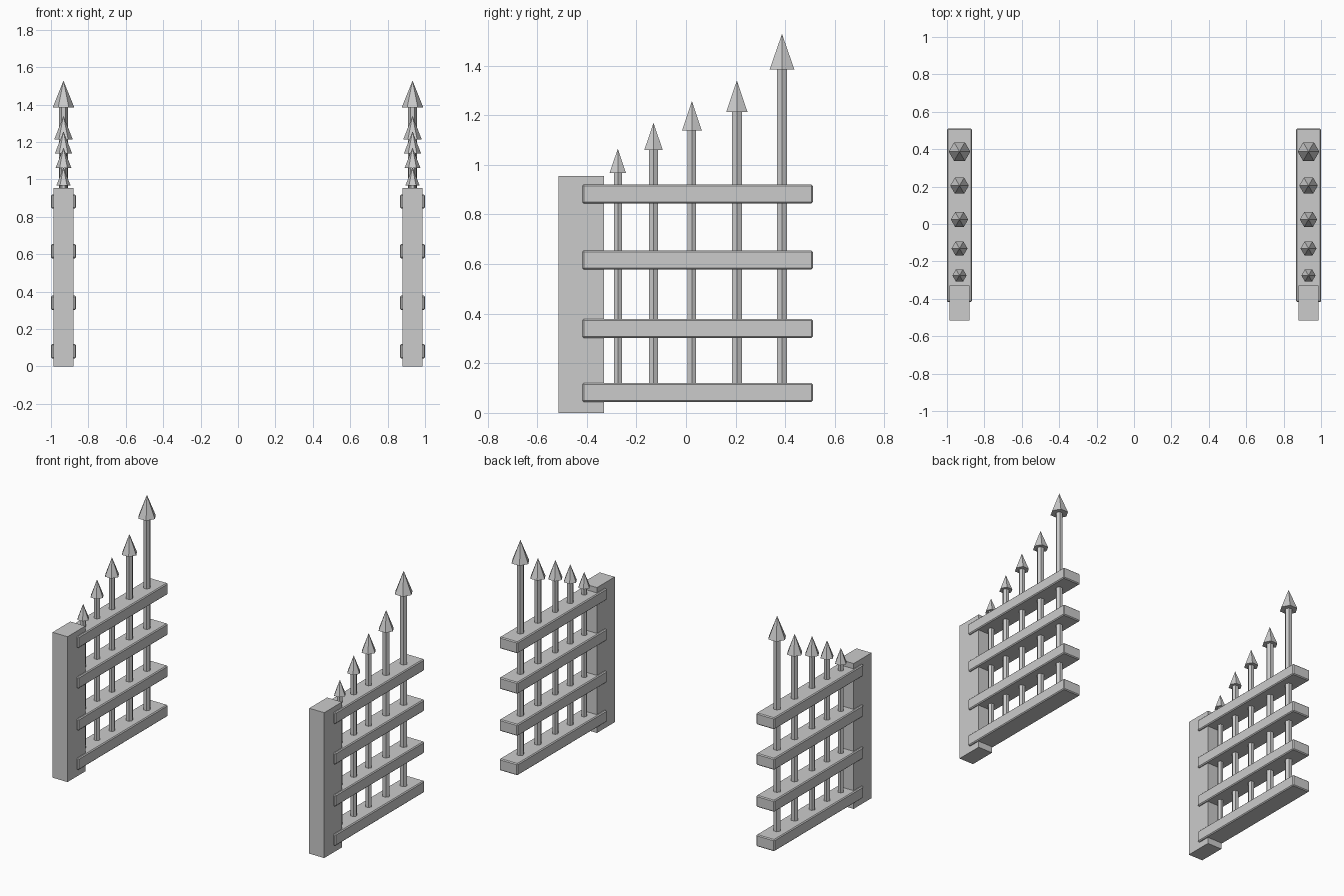
import bpy, bmesh
from math import cos, pi
from mathutils import Matrix

if "Cube" in bpy.data.objects:
    bpy.data.objects.remove(bpy.data.objects["Cube"])


def make_object(name, bm):
    bmesh.ops.recalc_face_normals(bm, faces=bm.faces)
    mesh = bpy.data.meshes.new(name)
    bm.to_mesh(mesh)
    bm.free()
    ob = bpy.data.objects.new(name, mesh)
    bpy.context.collection.objects.link(ob)
    return ob


def box(name, x, width, y0, y1, z0, z1, bevel=0):
    bm = bmesh.new()
    mat = Matrix.Translation((x, (y0 + y1) / 2, (z0 + z1) / 2)) @ Matrix.Diagonal((width, y1 - y0, z1 - z0, 1))
    bmesh.ops.create_cube(bm, size=1, matrix=mat)
    ob = make_object(name, bm)
    if bevel:
        mod = ob.modifiers.new("edge_bevel", 'BEVEL')
        mod.width = bevel
        mod.segments = 1
    return ob


def hex_cone(name, x, y, z0, z1, r0, r1):
    # six sides, with corners pointing along x
    bm = bmesh.new()
    mat = Matrix.Translation((x, y, (z0 + z1) / 2)) @ Matrix.Rotation(pi / 2, 4, 'Z')
    bmesh.ops.create_cone(bm, cap_ends=True, segments=6, radius1=r0, radius2=r1,
                          depth=z1 - z0, matrix=mat)
    # make sure a corner faces +x
    if max(v.co.x for v in bm.verts) - x < r0 * 0.95:
        bmesh.ops.rotate(bm, verts=bm.verts, cent=(x, y, 0), matrix=Matrix.Rotation(pi / 6, 3, 'Z'))
    return make_object(name, bm)


RAILS = [(0.043, 0.12), (0.302, 0.378), (0.578, 0.654), (0.844, 0.92)]
# y, head base z, tip z, head half-width, rod half-width (across flats)
SPIKES = [(-0.275, 0.967, 1.065, 0.033, 0.016),
          (-0.131, 1.06, 1.17, 0.037, 0.018),
          (0.024, 1.138, 1.257, 0.040, 0.017),
          (0.205, 1.213, 1.34, 0.043, 0.020),
          (0.387, 1.384, 1.528, 0.050, 0.020)]
FLAT = cos(pi / 6)

for side, x in (("left", -0.933), ("right", 0.933)):
    # gate post
    box(f"{side}_post", x, 0.109, -0.515, -0.33, 0, 0.955)
    # horizontal rails clasping the post
    for i, (z0, z1) in enumerate(RAILS):
        box(f"{side}_rail_{i + 1}", x, 0.133, -0.418, 0.511, z0, z1, 0.006)
    # upright rods with pointed heads, rising towards the back
    for i, (y, base, tip, head, rod) in enumerate(SPIKES):
        hex_cone(f"{side}_rod_{i + 1}", x, y, 0.08, base + 0.01, rod / FLAT, rod / FLAT)
        hex_cone(f"{side}_spike_head_{i + 1}", x, y, base, tip, head / FLAT, 0)
